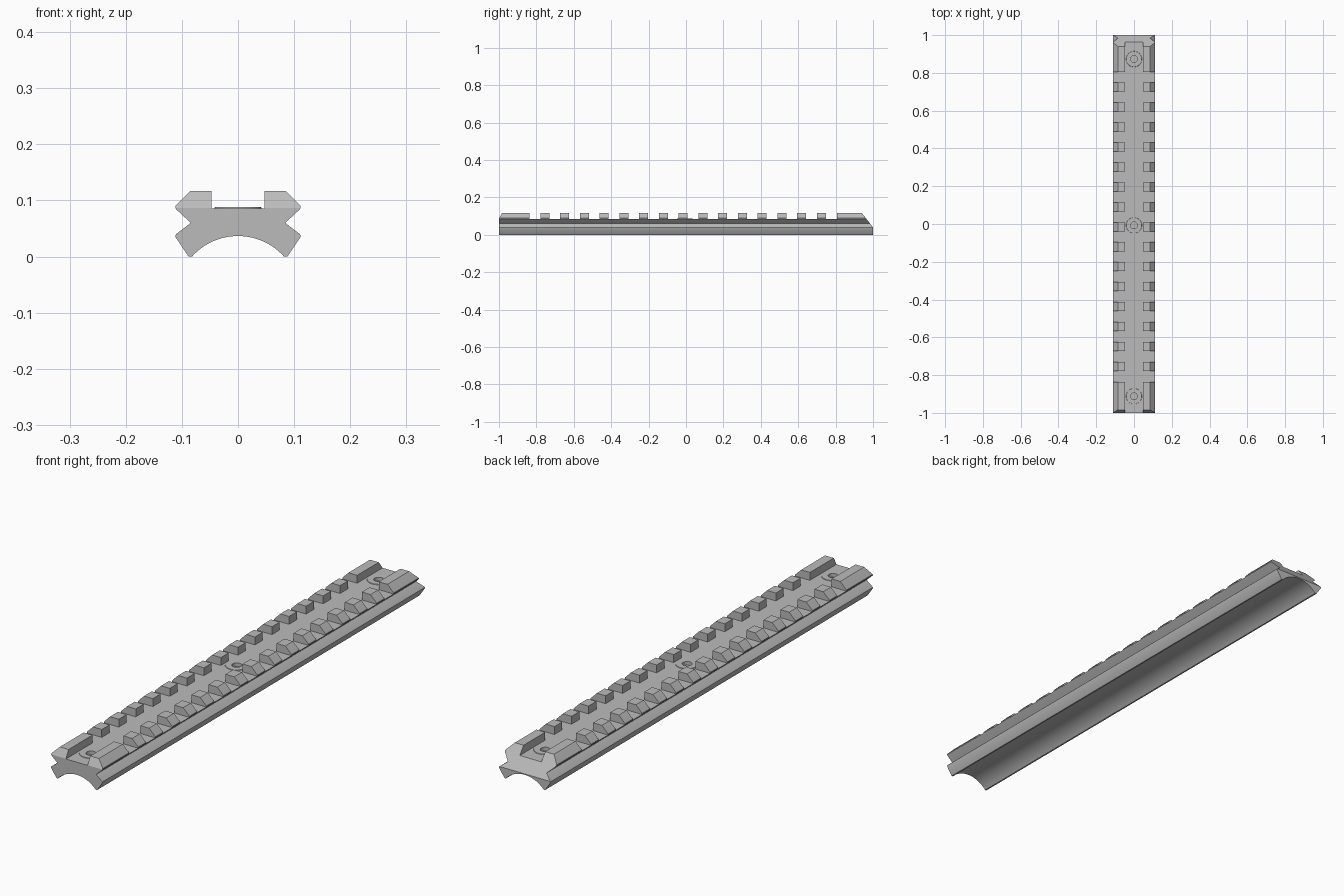
import bpy, bmesh, math
from mathutils import Vector

if "Cube" in bpy.data.objects:
    bpy.data.objects.remove(bpy.data.objects["Cube"], do_unlink=True)

grey = bpy.data.materials.new("plain grey")
grey.use_nodes = True
grey.diffuse_color = (0.5, 0.5, 0.5, 1)
grey.node_tree.nodes["Principled BSDF"].inputs["Base Color"].default_value = (0.5, 0.5, 0.5, 1)

TOP, FLOOR = 0.117, 0.086
CHANNEL = 0.047                      # half width of the centre channel
PITCH, TOOTH, FIRST = 0.1056, 0.048, -0.778
GAP = PITCH - TOOTH
SCREWS = (-0.912, -0.007, 0.873)


def make_object(name, bm):
    bmesh.ops.recalc_face_normals(bm, faces=bm.faces)
    mesh = bpy.data.meshes.new(name)
    bm.to_mesh(mesh)
    bm.free()
    mesh.materials.append(grey)
    obj = bpy.data.objects.new(name, mesh)
    bpy.context.collection.objects.link(obj)
    return obj


def prism(bm, outline, direction):
    face = bm.faces.new([bm.verts.new(p) for p in outline])
    new = bmesh.ops.extrude_face_region(bm, geom=[face])["geom"]
    bmesh.ops.translate(bm, vec=direction, verts=[v for v in new if isinstance(v, bmesh.types.BMVert)])


def slice_off(bm, point, normal):
    geom = bm.verts[:] + bm.edges[:] + bm.faces[:]
    cut = bmesh.ops.bisect_plane(bm, geom=geom, plane_co=point, plane_no=normal, clear_outer=True)
    edges = [e for e in cut["geom_cut"] if isinstance(e, bmesh.types.BMEdge)]
    bmesh.ops.contextual_create(bm, geom=edges)


def cut_away(obj, cutter):
    mod = obj.modifiers.new("cut", 'BOOLEAN')
    mod.operation, mod.solver, mod.object = 'DIFFERENCE', 'EXACT', cutter
    bpy.context.view_layer.objects.active = obj
    bpy.ops.object.modifier_apply(modifier=mod.name)
    bpy.data.objects.remove(cutter, do_unlink=True)


def smooth(obj):
    bpy.ops.object.select_all(action='DESELECT')
    obj.select_set(True)
    bpy.context.view_layer.objects.active = obj
    bpy.ops.object.shade_smooth_by_angle(angle=math.radians(28))


# Rail body: half section with two flared wings, mirrored and closed by the barrel arc
half = [(0.085, TOP), (0.109, 0.093), (0.1115, 0.09), (0.1115, 0.086), (0.109, 0.083),
        (0.084, 0.06), (0.109, 0.041), (0.1115, 0.038), (0.111, 0.034), (0.088, 0)]
chord, rise = 0.082, 0.0366
radius = (chord ** 2 + rise ** 2) / (2 * rise)
sweep = math.asin(chord / radius)
arc = []
for i in range(25):
    a = sweep * (1 - i / 12)
    arc.append((radius * math.sin(a), rise - radius + radius * math.cos(a)))
section = half + arc + [(-x, z) for x, z in reversed(half)]
bm = bmesh.new()
prism(bm, [(x, -1, z) for x, z in section], Vector((0, 2, 0)))

# Ramped back end and slightly chamfered front end
slice_off(bm, (0, 1, 0.04), (0, 0.077, 0.06))
slice_off(bm, (0, -1, FLOOR + 0.0006), (0, -0.03, 0.016))
rail = make_object("rail_body", bm)

# Comb-shaped cutter for the centre channel and all cross slots
side = [(CHANNEL, -1.2)]
for i in range(16):
    start = FIRST - GAP + i * PITCH
    side += [(CHANNEL, start), (0.2, start), (0.2, start + GAP), (CHANNEL, start + GAP)]
side.append((CHANNEL, 1.2))
comb = side + [(-x, y) for x, y in reversed(side)]
bm = bmesh.new()
prism(bm, [(x, y, FLOOR) for x, y in comb], Vector((0, 0, 0.1)))
cut_away(rail, make_object("slot_cutter", bm))


def circle(r, y, z, count=32):
    return [(r * math.cos(math.tau * i / count), y + r * math.sin(math.tau * i / count), z)
            for i in range(count)]


# Screw pockets
bm = bmesh.new()
for y in SCREWS:
    prism(bm, circle(0.03, y, FLOOR - 0.018), Vector((0, 0, 0.05)))
cut_away(rail, make_object("pocket_cutter", bm))
smooth(rail)

# Screws: thin heads with a recessed socket
for name, y in zip(("front_screw", "middle_screw", "back_screw"), SCREWS):
    bm = bmesh.new()
    levels = [(0.042, FLOOR), (0.041, FLOOR + 0.002), (0.018, FLOOR + 0.002), (0.018, FLOOR - 0.012)]
    rings = [[bm.verts.new(p) for p in circle(r, y, z)] for r, z in levels]
    for lower, upper in zip(rings, rings[1:]):
        for i in range(len(lower)):
            j = (i + 1) % len(lower)
            bm.faces.new((lower[i], lower[j], upper[j], upper[i]))
    bm.faces.new(rings[-1])
    smooth(make_object(name, bm))
